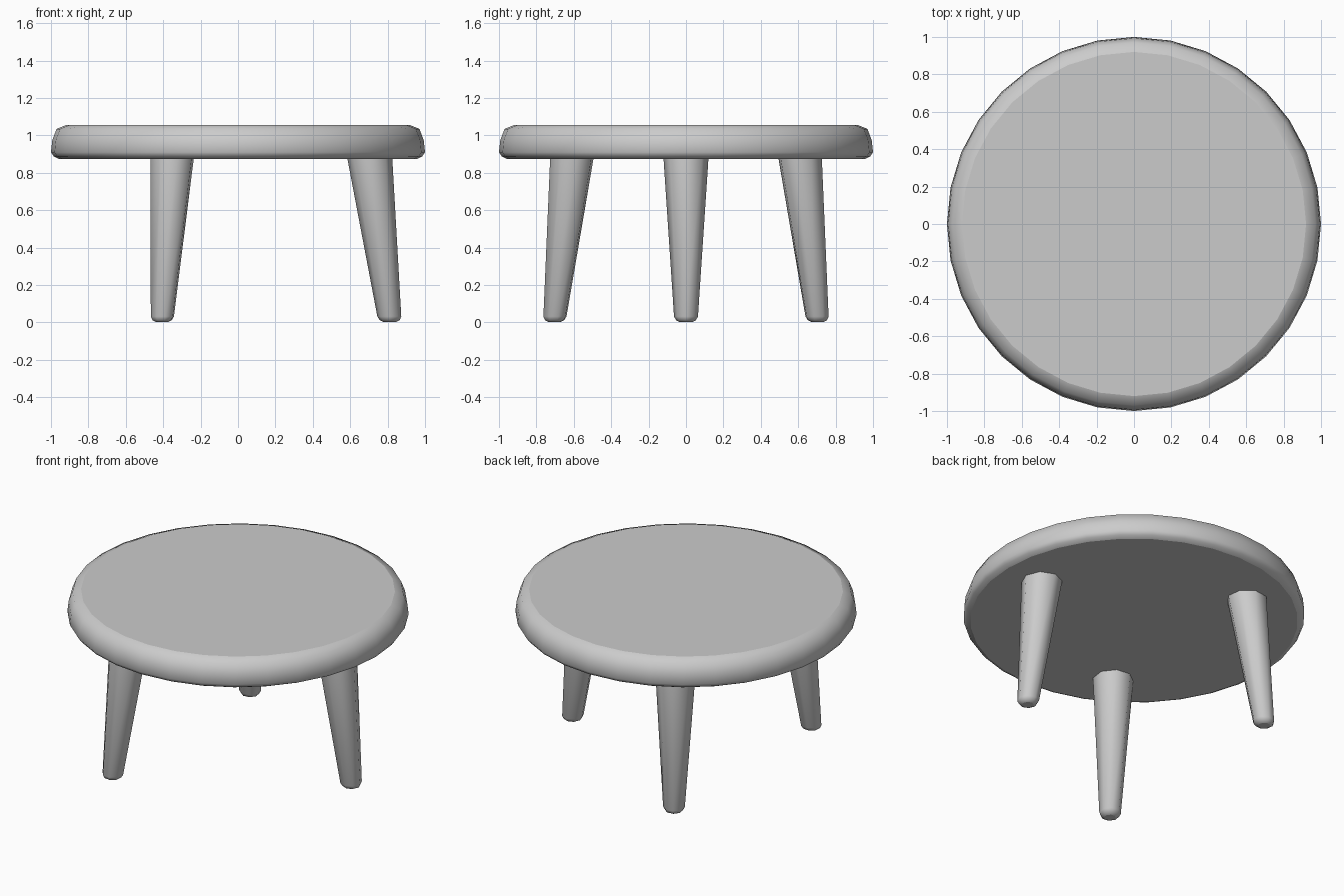
import bpy, bmesh
from math import cos, sin, tau

if "Cube" in bpy.data.objects:
    bpy.data.objects.remove(bpy.data.objects["Cube"])


def loft(name, rings, sides, turn=0.0, spin=0.0):
    """Stack of level rings (centre distance, radius, z), capped and turned about z."""
    bm = bmesh.new()
    loops = []
    for cx, r, z in rings:
        loop = []
        for i in range(sides):
            a = tau * i / sides + spin
            x, y = cx + r * cos(a), r * sin(a)
            loop.append(bm.verts.new((x * cos(turn) - y * sin(turn),
                                      x * sin(turn) + y * cos(turn), z)))
        loops.append(loop)
    for lo, hi in zip(loops, loops[1:]):
        for i in range(sides):
            j = (i + 1) % sides
            bm.faces.new((lo[i], lo[j], hi[j], hi[i]))
    bm.faces.new(loops[0][::-1])
    bm.faces.new(loops[-1])
    for f in bm.faces:
        f.smooth = len(f.verts) == 4
    me = bpy.data.meshes.new(name)
    bm.to_mesh(me)
    bm.free()
    ob = bpy.data.objects.new(name, me)
    bpy.context.collection.objects.link(ob)
    return ob


# Round seat with a softened rim
loft("seat", [(0, 0.96, 0.875), (0, 0.985, 0.888), (0, 1.0, 0.91),
              (0, 0.993, 0.975), (0, 0.97, 1.035), (0, 0.92, 1.055)], 32)

# Three tapered, splayed legs with rounded feet
for k, name in enumerate(("right_leg", "back_left_leg", "front_left_leg")):
    loft(name, [(0.812, 0.035, 0.003), (0.811, 0.053, 0.012), (0.809, 0.064, 0.032),
                (0.705, 0.12, 0.875), (0.703, 0.121, 0.9)], 8, tau * k / 3)
